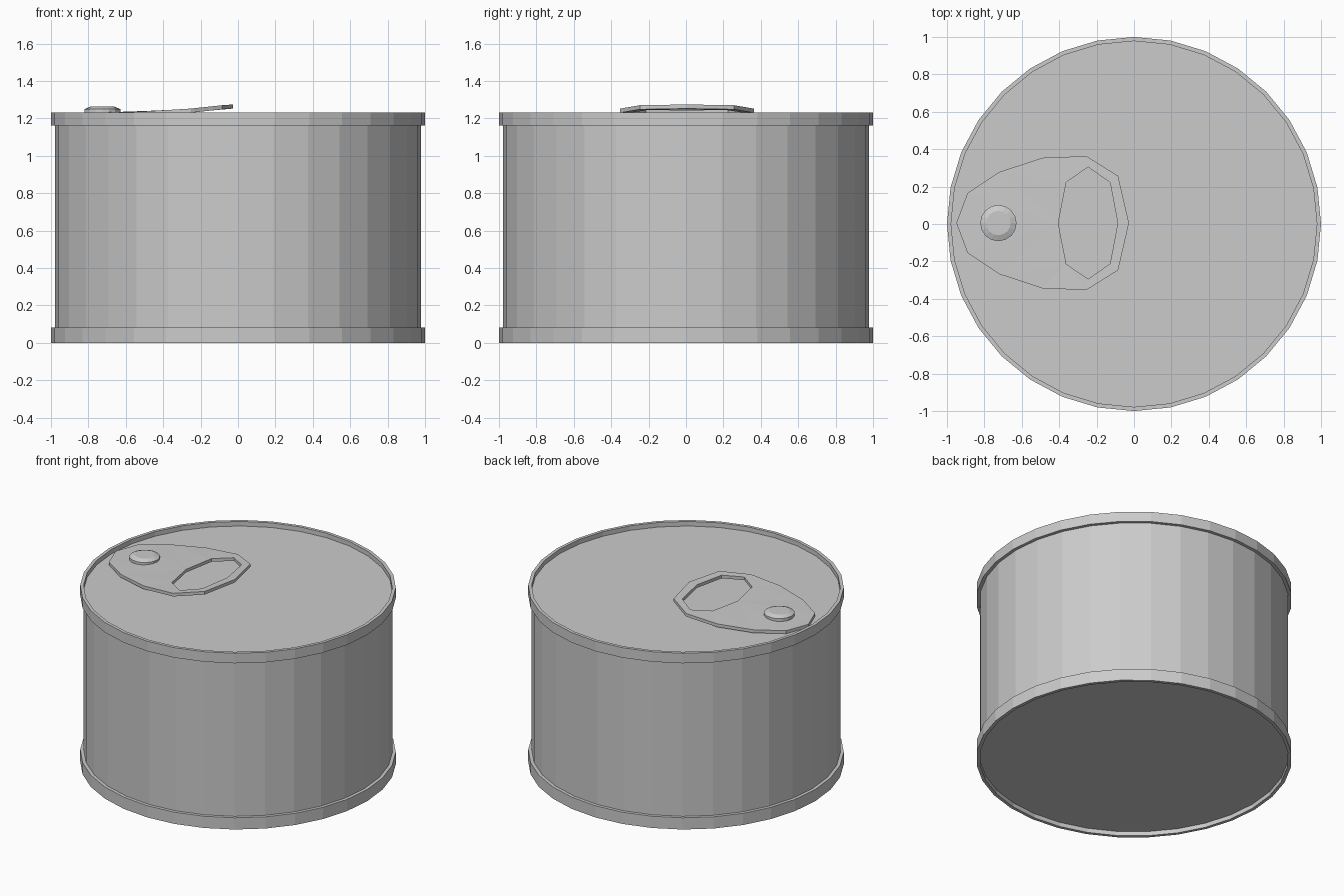
import bpy, bmesh
from math import cos, sin, pi

if "Cube" in bpy.data.objects:
    bpy.data.objects.remove(bpy.data.objects["Cube"])


def finish(name, bm):
    bmesh.ops.recalc_face_normals(bm, faces=bm.faces)
    mesh = bpy.data.meshes.new(name)
    bm.to_mesh(mesh)
    bm.free()
    obj = bpy.data.objects.new(name, mesh)
    bpy.context.collection.objects.link(obj)
    return obj


def lathe(name, profile, sides, cx=0.0, cy=0.0):
    """Revolve (radius, z) points; both ends are closed with a flat polygon."""
    bm = bmesh.new()
    rings = [[bm.verts.new((cx + r * cos(2 * pi * i / sides),
                            cy + r * sin(2 * pi * i / sides), z))
              for i in range(sides)] for r, z in profile]
    for a, b in zip(rings, rings[1:]):
        for i in range(sides):
            j = (i + 1) % sides
            bm.faces.new((a[i], a[j], b[j], b[i]))
    bm.faces.new(rings[0])
    bm.faces.new(rings[-1])
    return finish(name, bm)


# Can body with raised rims and recessed lid and base
R, W = 1.0, 0.978
lathe("can_body", [(W, 0.03), (W, 0), (R, 0), (R, 0.082), (W, 0.082),
                   (W, 1.162), (R, 1.162), (R, 1.232), (W, 1.232), (W, 1.2)], 32)

# Pull tab: half outlines mirrored in y, filled, thickened and bent upwards
CY = 0.005
OUTER = [(-0.95, 0), (-0.89, 0.16), (-0.72, 0.273), (-0.49, 0.349),
         (-0.255, 0.358), (-0.085, 0.252), (-0.027, 0)]
HOLE = [(-0.405, 0), (-0.362, 0.219), (-0.245, 0.299), (-0.128, 0.217), (-0.087, 0)]
BEND = [(-0.95, 1.224), (-0.6, 1.231), (-0.25, 1.252), (-0.085, 1.27), (-0.027, 1.274)]
THICK = 0.022


def tab_height(x):
    for (x0, z0), (x1, z1) in zip(BEND, BEND[1:]):
        if x <= x1:
            break
    return z0 + (z1 - z0) * (x - x0) / (x1 - x0)


bm = bmesh.new()
for half in (OUTER, HOLE):
    loop = half + [(x, -y) for x, y in half[-2:0:-1]]
    vs = [bm.verts.new((x, y + CY, 0)) for x, y in loop]
    for a, b in zip(vs, vs[1:] + vs[:1]):
        bm.edges.new((a, b))
bmesh.ops.triangle_fill(bm, edges=bm.edges[:], use_beauty=True)
ext = bmesh.ops.extrude_face_region(bm, geom=bm.faces[:], use_keep_orig=True)
lower = {g for g in ext["geom"] if isinstance(g, bmesh.types.BMVert)}
for v in bm.verts:
    v.co.z = tab_height(v.co.x) - (THICK if v in lower else 0)
finish("pull_tab", bm)

# Rivet holding the tab
lathe("rivet", [(0.097, 1.2), (0.097, 1.249), (0.065, 1.262)], 16, -0.725, CY)
